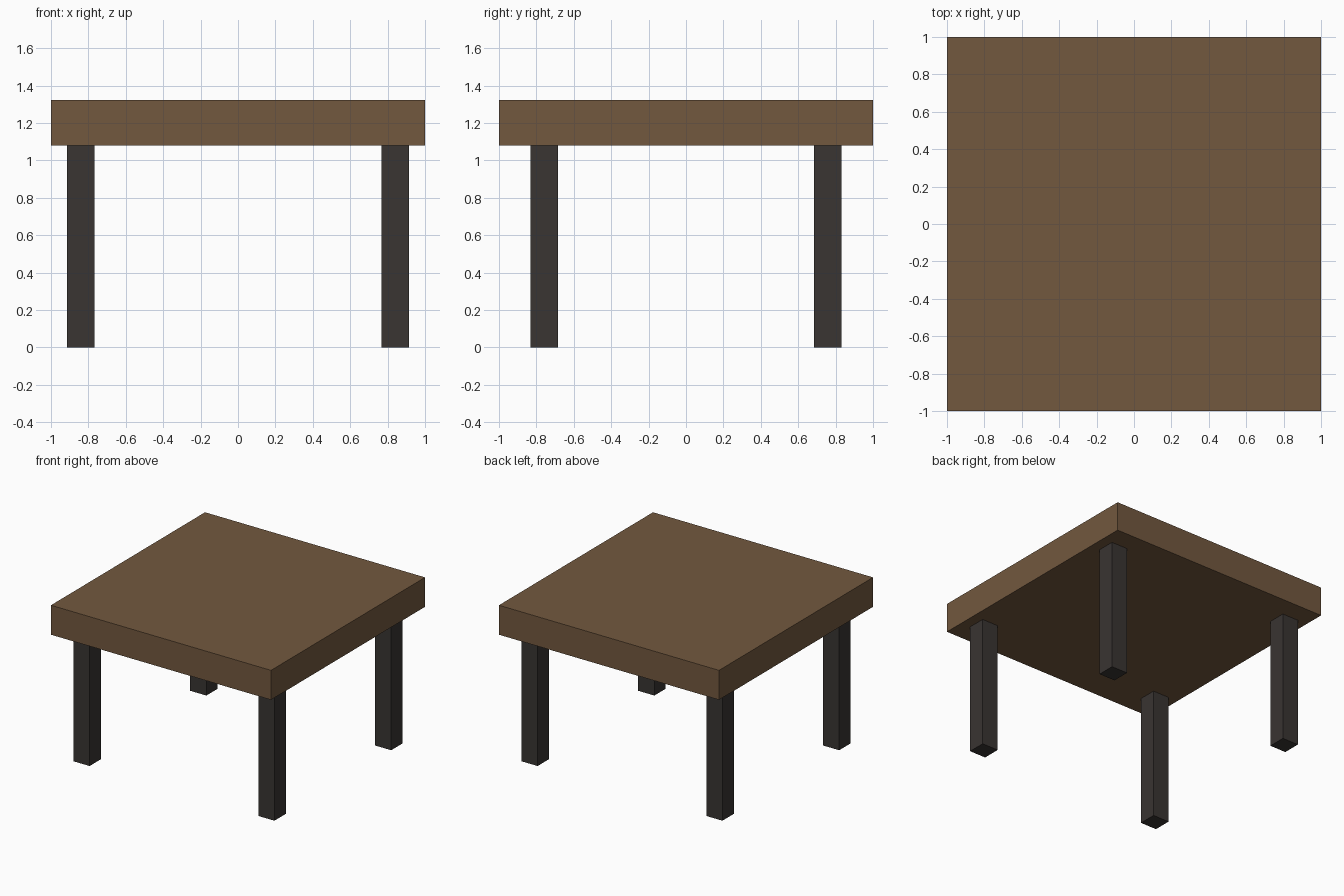
import bpy

if "Cube" in bpy.data.objects:
    bpy.data.objects.remove(bpy.data.objects["Cube"])


def material(name, color):
    mat = bpy.data.materials.new(name)
    mat.diffuse_color = (*color, 1.0)
    mat.use_nodes = True
    mat.node_tree.nodes["Principled BSDF"].inputs["Base Color"].default_value = mat.diffuse_color
    return mat


def box(name, center, size, mat):
    bpy.ops.mesh.primitive_cube_add(size=1, location=center)
    obj = bpy.context.object
    obj.name = name
    obj.scale = size
    bpy.ops.object.transform_apply(location=False, rotation=False, scale=True)
    obj.data.materials.append(mat)
    return obj


wood = material("brown_wood", (0.17, 0.098, 0.049))
dark = material("dark_metal", (0.041, 0.035, 0.032))

LEG_HEIGHT = 1.081
TOP_THICKNESS = 0.242
LEG_WIDTH = 0.147

# Thick square table top
box("table_top", (0, 0, LEG_HEIGHT + TOP_THICKNESS / 2), (2, 2, TOP_THICKNESS), wood)

# Four square legs, inset slightly more front to back than side to side
for side, sx in (("left", -1), ("right", 1)):
    for end, sy in (("front", -1), ("back", 1)):
        box(f"{end}_{side}_leg", (sx * 0.84, sy * 0.758, LEG_HEIGHT / 2),
            (LEG_WIDTH, LEG_WIDTH, LEG_HEIGHT), dark)
